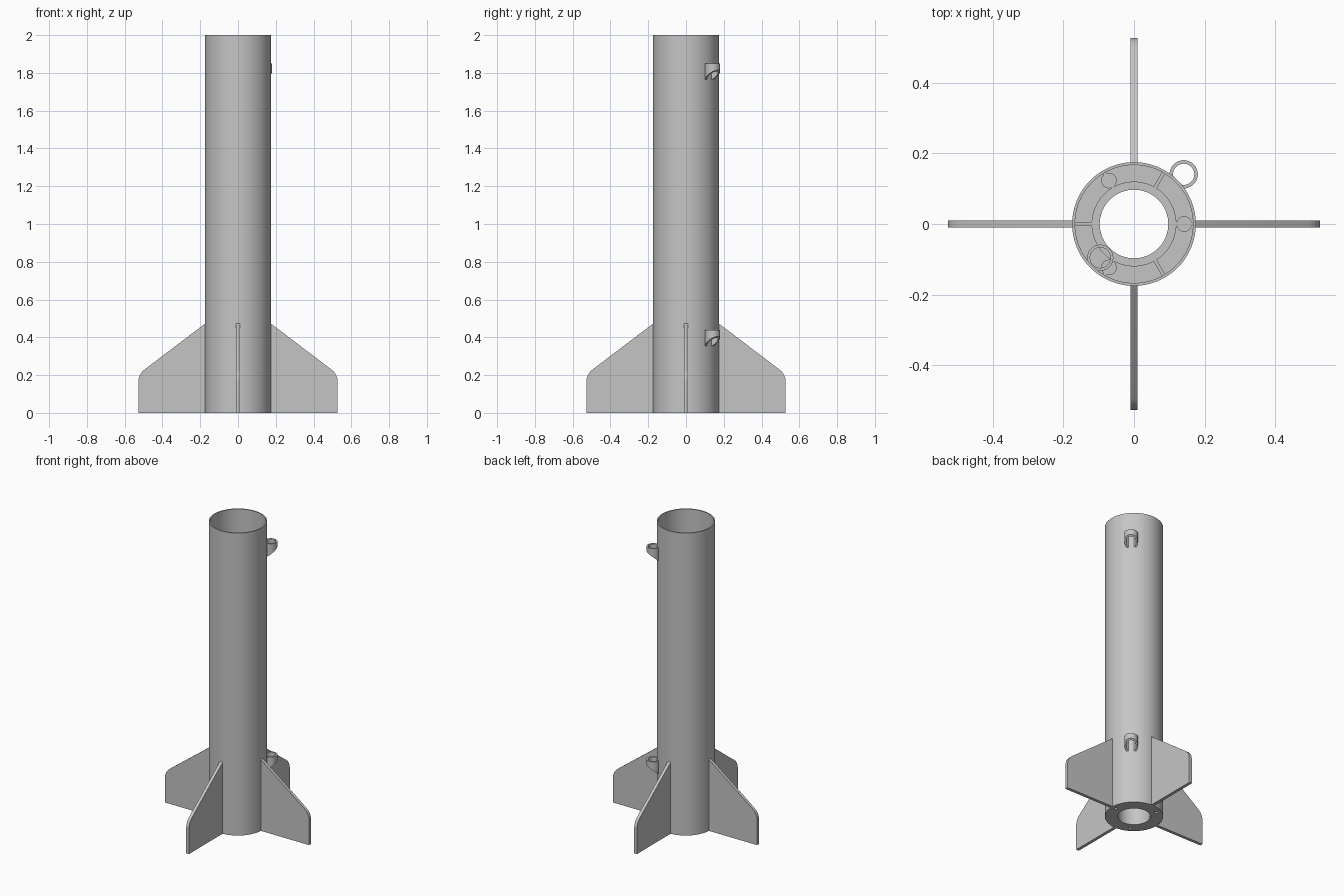
import bpy, bmesh, math
from mathutils import Vector, Matrix

cube = bpy.data.objects.get("Cube")
if cube:
    bpy.data.objects.remove(cube)

GREY = (0.56, 0.56, 0.56, 1)
mat = bpy.data.materials.new("light_grey")
mat.use_nodes = True
mat.diffuse_color = GREY
mat.node_tree.nodes["Principled BSDF"].inputs["Base Color"].default_value = GREY


def finish(name, bm, smooth=True):
    bmesh.ops.recalc_face_normals(bm, faces=bm.faces[:])
    mesh = bpy.data.meshes.new(name)
    bm.to_mesh(mesh)
    bm.free()
    mesh.materials.append(mat)
    ob = bpy.data.objects.new(name, mesh)
    bpy.context.collection.objects.link(ob)
    bpy.ops.object.select_all(action='DESELECT')
    ob.select_set(True)
    bpy.context.view_layer.objects.active = ob
    if smooth:
        bpy.ops.object.shade_smooth_by_angle(angle=math.radians(30))
    return ob


def lathe(profile, sides, centre=(0, 0)):
    """Closed (radius, height) profile turned round a vertical axis."""
    bm = bmesh.new()
    rings = []
    for i in range(sides):
        a = math.tau * i / sides
        rings.append([bm.verts.new((centre[0] + r * math.cos(a),
                                    centre[1] + r * math.sin(a), z)) for r, z in profile])
    n = len(profile)
    for i in range(sides):
        p, q = rings[i], rings[(i + 1) % sides]
        for j in range(n):
            k = (j + 1) % n
            bm.faces.new((p[j], q[j], q[k], p[k]))
    return bm


def cylinder(r, z0, z1, centre, sides=32):
    bm = bmesh.new()
    bmesh.ops.create_cone(bm, cap_ends=True, segments=sides, radius1=r, radius2=r, depth=z1 - z0,
                          matrix=Matrix.Translation((*centre, (z0 + z1) / 2)))
    return bm


def polar(r, degrees):
    a = math.radians(degrees)
    return r * math.cos(a), r * math.sin(a)


# Body tube with a base plate and an inner mount tube
FLOOR, MOUNT = 0.04, 0.46
body = finish("body_tube", lathe([
    (0.097, 0), (0.175, 0), (0.175, 2), (0.167, 2),
    (0.167, FLOOR), (0.12, FLOOR), (0.12, MOUNT), (0.097, MOUNT)], 96), smooth=False)

# Screw holes in the base plate
for angle in (0, 120, 240):
    cutter = finish("hole_cutter", cylinder(0.01, -0.05, 0.03, polar(0.142, angle), 20), smooth=False)
    cutter.hide_render = True
    mod = body.modifiers.new("hole", 'BOOLEAN')
    mod.operation = 'DIFFERENCE'
    mod.object = cutter
    mod.solver = 'EXACT'
    bpy.context.view_layer.objects.active = body
    bpy.ops.object.modifier_apply(modifier=mod.name)
    bpy.data.objects.remove(cutter)
bpy.ops.object.select_all(action='DESELECT')
body.select_set(True)
bpy.context.view_layer.objects.active = body
bpy.ops.object.shade_smooth_by_angle(angle=math.radians(30))

# Ribs and screw posts between the mount and the outer tube
for i in range(6):
    bm = bmesh.new()
    bmesh.ops.create_cube(bm, size=1)
    bmesh.ops.scale(bm, verts=bm.verts, vec=(0.054, 0.01, MOUNT - FLOOR))
    bmesh.ops.translate(bm, verts=bm.verts, vec=(0.144, 0, (MOUNT + FLOOR) / 2))
    bmesh.ops.rotate(bm, verts=bm.verts, matrix=Matrix.Rotation(math.radians(60 * i), 3, 'Z'))
    finish(f"mount_rib_{i + 1}", bm, smooth=False)
    if i % 2 == 0:
        finish(f"screw_post_{i // 2 + 1}",
               cylinder(0.022, FLOOR, MOUNT, polar(0.142, 60 * i)))

# Hollow inner guide tube
finish("inner_guide_tube", lathe([(0.037, FLOOR), (0.037, MOUNT + 0.04),
                                  (0.029, MOUNT + 0.04), (0.029, FLOOR)], 40, polar(0.135, 225)))


# Four fins with a rounded upper corner
def fin(name, degrees):
    outline = [(0.17, 0), (0.527, 0)]
    tip, up, down = Vector((0.527, 0.205)), Vector((0, -0.04)), Vector((-0.034, 0.026))
    for k in range(9):
        t = k / 8
        outline.append(tuple(tip + up * (1 - t) ** 2 + down * t ** 2))
    outline += [(0.175, 0.472), (0.17, 0.475)]
    bm = bmesh.new()
    face = bm.faces.new([bm.verts.new((x, -0.01, z)) for x, z in outline])
    out = bmesh.ops.extrude_face_region(bm, geom=[face])
    bmesh.ops.translate(bm, vec=(0, 0.02, 0),
                        verts=[v for v in out["geom"] if isinstance(v, bmesh.types.BMVert)])
    bmesh.ops.rotate(bm, verts=bm.verts, matrix=Matrix.Rotation(math.radians(degrees), 3, 'Z'))
    finish(name, bm)


for name, degrees in (("left_fin", 0), ("back_fin", 90), ("right_fin", 180), ("front_fin", 270)):
    fin(name, degrees)


# Launch guides: short rings with a slanted underside
def guide(name, top):
    bm = lathe([(0.04, 0), (0.04, 1), (0.03, 1), (0.03, 0)], 40, polar(0.199, 45))
    for v in bm.verts:
        reach = math.hypot(v.co.x, v.co.y)
        if reach < 0.169:
            v.co.xy = v.co.xy * (0.169 / reach)
            reach = 0.169
        v.co.z = top if v.co.z > 0.5 else top - 0.035 - (0.239 - reach) * 0.8
    finish(name, bm)


guide("lower_launch_guide", 0.44)
guide("upper_launch_guide", 1.85)
